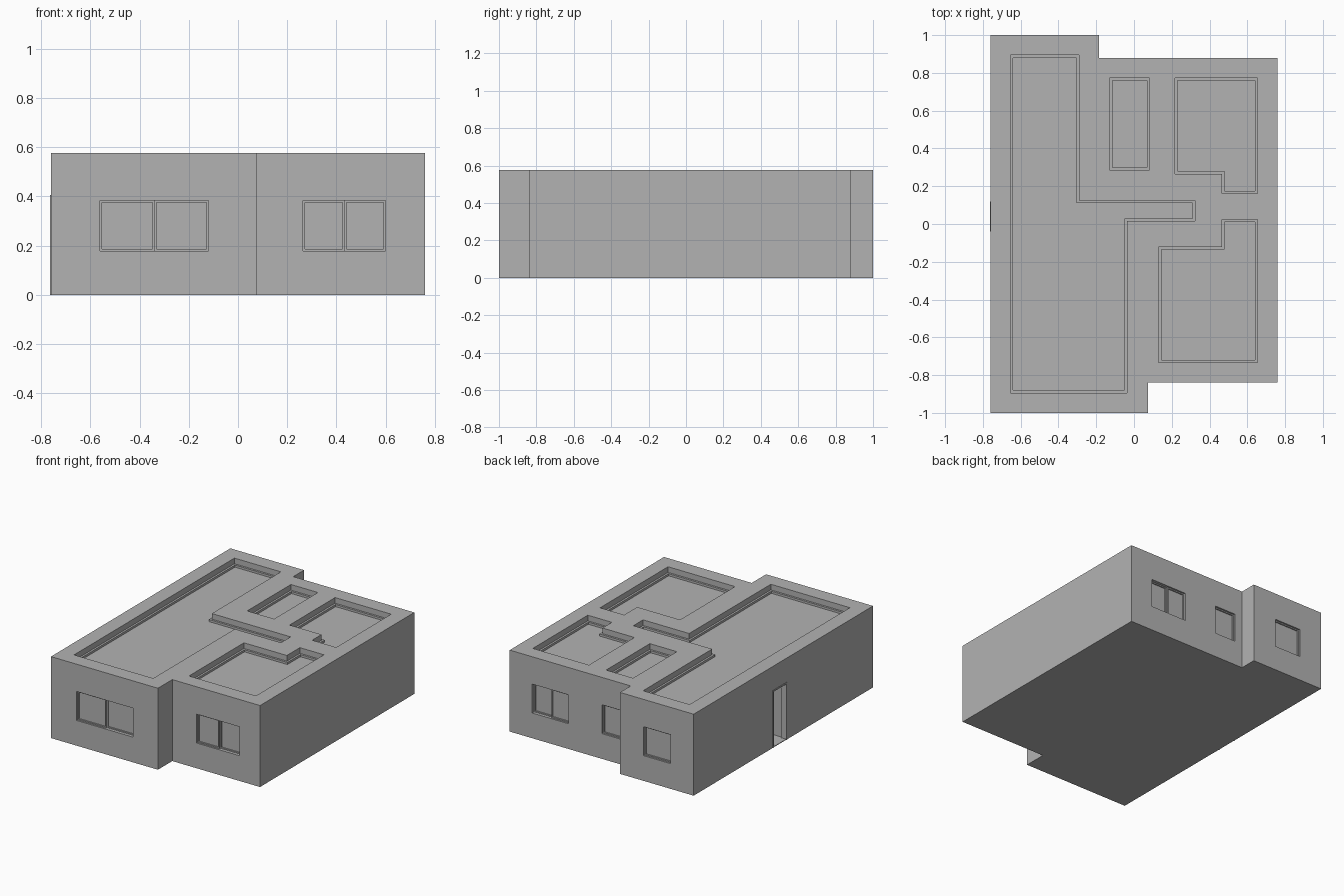
import bpy
import bmesh
from mathutils import Vector

cube = bpy.data.objects.get("Cube")
if cube:
    bpy.data.objects.remove(cube, do_unlink=True)

HEIGHT = 0.575
grey = bpy.data.materials.new("plain grey")
grey.use_nodes = True
grey.diffuse_color = (0.45, 0.45, 0.45, 1)
grey.node_tree.nodes["Principled BSDF"].inputs["Base Color"].default_value = grey.diffuse_color


def prism(name, outline, z0, z1):
    """Extrude a counter-clockwise outline from z0 to z1."""
    bm = bmesh.new()
    face = bm.faces.new([bm.verts.new((x, y, z0)) for x, y in outline])
    moved = bmesh.ops.extrude_face_region(bm, geom=[face])["geom"]
    bmesh.ops.translate(bm, vec=(0, 0, z1 - z0),
                        verts=[v for v in moved if isinstance(v, bmesh.types.BMVert)])
    bmesh.ops.recalc_face_normals(bm, faces=bm.faces)
    mesh = bpy.data.meshes.new(name)
    bm.to_mesh(mesh)
    bm.free()
    mesh.materials.append(grey)
    obj = bpy.data.objects.new(name, mesh)
    bpy.context.scene.collection.objects.link(obj)
    return obj


def box(name, x0, x1, y0, y1, z0, z1):
    x0, x1 = sorted((x0, x1))
    y0, y1 = sorted((y0, y1))
    return prism(name, [(x0, y0), (x1, y0), (x1, y1), (x0, y1)], z0, z1)


def grow(outline, d):
    """Move every side of a right-angled outline outwards by d."""
    pts = [Vector(p) for p in outline]
    out = []
    for i, p in enumerate(pts):
        a = (p - pts[i - 1]).normalized()
        b = (pts[(i + 1) % len(pts)] - p).normalized()
        out.append((p.x + d * (a.y + b.y), p.y - d * (a.x + b.x)))
    return out


def cut(target, cutter):
    mod = target.modifiers.new("cut", "BOOLEAN")
    mod.operation = "DIFFERENCE"
    mod.solver = "EXACT"
    mod.object = cutter
    bpy.context.view_layer.objects.active = target
    bpy.ops.object.modifier_apply(modifier=mod.name)
    bpy.data.objects.remove(cutter, do_unlink=True)


# Main block with stepped front and back
house = prism("house_walls", [
    (-0.76, -1), (0.075, -1), (0.075, -0.84), (0.76, -0.84),
    (0.76, 0.88), (-0.185, 0.88), (-0.185, 1), (-0.76, 1)], 0, HEIGHT)

# Sunken roof panels, each with a narrow ledge around it
panels = [
    [(-0.64, -0.88), (-0.05, -0.88), (-0.05, 0.03), (0.31, 0.03),
     (0.31, 0.11), (-0.305, 0.11), (-0.305, 0.88), (-0.64, 0.88)],
    [(-0.115, 0.3), (0.068, 0.3), (0.068, 0.76), (-0.115, 0.76)],
    [(0.23, 0.28), (0.48, 0.28), (0.48, 0.175), (0.64, 0.175), (0.64, 0.76), (0.23, 0.76)],
    [(0.145, -0.72), (0.64, -0.72), (0.64, 0.01), (0.48, 0.01), (0.48, -0.135), (0.145, -0.135)],
]
for panel in panels:
    cut(house, prism("ledge_cutter", grow(panel, 0.014), HEIGHT - 0.04, HEIGHT + 0.1))
    cut(house, prism("panel_cutter", panel, HEIGHT - 0.055, HEIGHT + 0.1))


def window(name, x0, x1, wall, side, panes):
    """Recessed sliding window; side is -1 on the front and +1 on the back."""
    z0, z1, rim = 0.178, 0.382, 0.008
    cut(house, box("window_cutter", x0, x1, wall - side * 0.035, wall + side * 0.1, z0, z1))
    width = (x1 - x0) / panes
    for i in range(panes):
        a, b = x0 + i * width, x0 + (i + 1) * width
        front = wall - side * (0.012 + 0.01 * i)
        sash = box(f"{name}_sash_{i + 1}", a, b, wall - side * 0.034, front, z0, z1)
        cut(sash, box("glass_cutter", a + rim, b - rim, front - side * 0.008,
                      front + side * 0.1, z0 + rim, z1 - rim))


window("front_right_window", -0.56, -0.12, -1, -1, 2)
window("front_left_window", 0.265, 0.6, -0.84, -1, 2)
window("back_right_window", -0.58, -0.37, 1, 1, 1)
window("back_middle_window", -0.125, 0.04, 0.88, 1, 1)
window("back_left_window", 0.3, 0.585, 0.88, 1, 2)

# Deep doorway in the right wall with a slim frame
cut(house, box("door_cutter", -0.9, -0.65, -0.04, 0.12, -0.1, 0.395))
for name, y in (("front", -0.04), ("back", 0.11)):
    box(f"door_{name}_jamb", -0.763, -0.72, y, y + 0.01, 0, 0.395)
box("door_lintel", -0.763, -0.72, -0.04, 0.12, 0.395, 0.405)
box("door_threshold", -0.76, -0.65, -0.04, 0.12, 0, 0.005)
